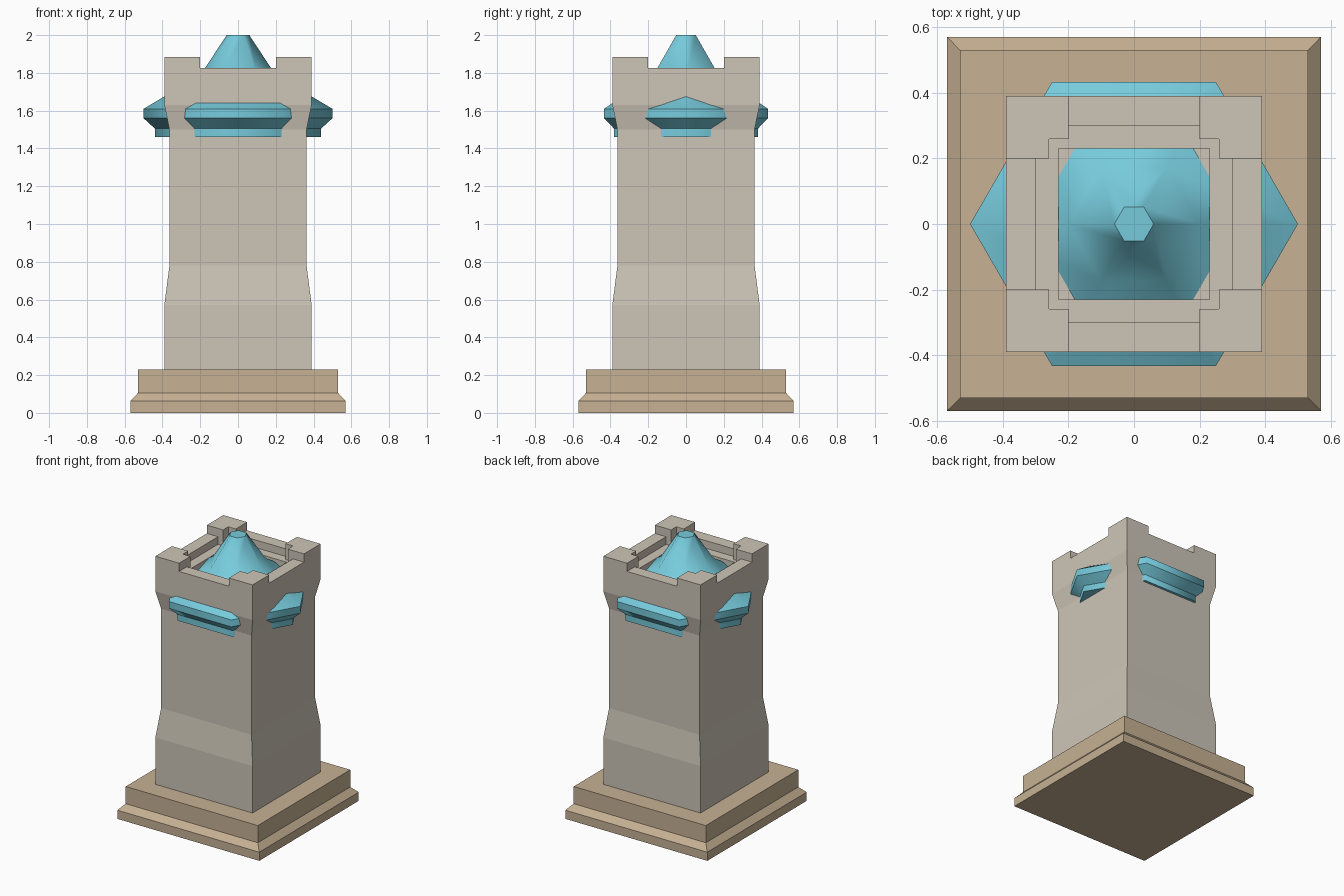
import bpy, bmesh, math

cube = bpy.data.objects.get("Cube")
if cube:
    bpy.data.objects.remove(cube, do_unlink=True)


def material(name, rgb):
    m = bpy.data.materials.new(name)
    m.use_nodes = True
    m.diffuse_color = (*rgb, 1)
    m.node_tree.nodes["Principled BSDF"].inputs["Base Color"].default_value = (*rgb, 1)
    return m


stone = material("pale stone", (0.61, 0.56, 0.475))
sand = material("sand stone", (0.57, 0.44, 0.295))
crystal = material("turquoise", (0.185, 0.60, 0.72))


def loft(name, sides, turn, profile, mat, scale=1.0):
    """Stack regular polygon rings (radius, z) and cap both ends."""
    bm = bmesh.new()
    rings = []
    for r, z in profile:
        angles = [turn + 2 * math.pi * i / sides for i in range(sides)]
        rings.append([bm.verts.new((r * scale * math.cos(a), r * scale * math.sin(a), z))
                      for a in angles])
    for low, high in zip(rings, rings[1:]):
        for i in range(sides):
            j = (i + 1) % sides
            bm.faces.new((low[i], low[j], high[j], high[i]))
    bm.faces.new(rings[0][::-1])
    bm.faces.new(rings[-1])
    me = bpy.data.meshes.new(name)
    bm.to_mesh(me)
    bm.free()
    me.materials.append(mat)
    ob = bpy.data.objects.new(name, me)
    bpy.context.collection.objects.link(ob)
    return ob


def square_loft(name, profile, mat):
    return loft(name, 4, math.pi / 4, profile, mat, math.sqrt(2))


def cut_box(target, hx, hy, floor):
    """Remove a centred box above the given floor height."""
    cutter = square_loft("cutter", [(1, floor), (1, 2.2)], stone)
    for v in cutter.data.vertices:
        v.co.x *= hx
        v.co.y *= hy
    cutter.hide_render = True
    mod = target.modifiers.new("cut", 'BOOLEAN')
    mod.operation = 'DIFFERENCE'
    mod.solver = 'EXACT'
    mod.object = cutter
    bpy.context.view_layer.objects.active = target
    bpy.ops.object.modifier_apply(modifier=mod.name)
    bpy.data.objects.remove(cutter, do_unlink=True)


# Stepped plinth
square_loft("plinth", [(0.57, 0), (0.57, 0.063), (0.53, 0.105), (0.53, 0.23)], sand)

# Tower shaft with flared foot and head
tower = square_loft("tower", [(0.39, 0.23), (0.39, 0.57), (0.363, 0.78), (0.363, 1.5),
                              (0.39, 1.63), (0.39, 1.885)], stone)

# Crenels, inner ledge and roof well
for hx, hy, floor in [(0.2, 0.5, 1.825), (0.5, 0.2, 1.825),
                      (0.2, 0.3, 1.77), (0.3, 0.2, 1.77),
                      (0.26, 0.26, 1.77), (0.23, 0.23, 1.72)]:
    cut_box(tower, hx, hy, floor)

# Six-sided spire whose wide rim breaks through the walls
spire = loft("spire", 6, 0, [(0.44, 1.46), (0.44, 1.505), (0.5, 1.56), (0.5, 1.61),
                             (0.2, 1.787), (0.06, 2.0)], crystal)
bm = bmesh.new()
bm.from_mesh(spire.data)
for f in bm.faces:
    f.smooth = True
for e in bm.edges:
    a, b = (v.co.z for v in e.verts)
    # Ring edges stay sharp, except the soft bend below the cone
    e.smooth = abs(a - b) > 0.001 or abs(a - 1.787) < 0.001
bm.to_mesh(spire.data)
bm.free()
